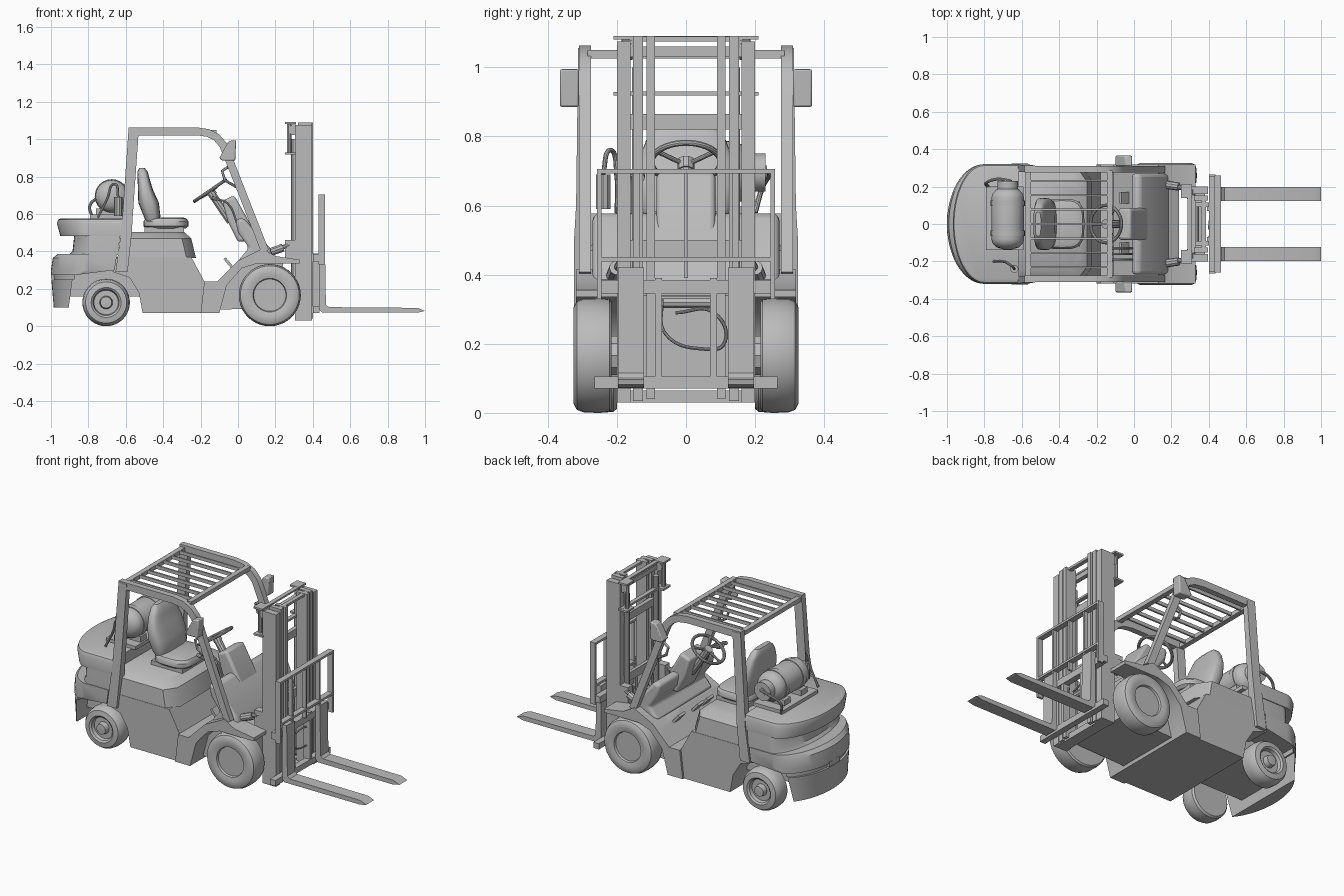
import bpy, bmesh, math
from mathutils import Vector, Matrix

cube = bpy.data.objects.get("Cube")
if cube:
    bpy.data.objects.remove(cube)

grey = bpy.data.materials.new("plain_grey")
grey.use_nodes = True
grey.diffuse_color = (0.5, 0.5, 0.5, 1)
grey.node_tree.nodes["Principled BSDF"].inputs["Base Color"].default_value = (0.5, 0.5, 0.5, 1)
made = []


def add(name, mesh, bevel=0, segments=2):
    mesh.materials.clear()
    mesh.materials.append(grey)
    ob = bpy.data.objects.new(name, mesh)
    bpy.context.collection.objects.link(ob)
    if bevel:
        mod = ob.modifiers.new("rounding", "BEVEL")
        mod.width, mod.segments, mod.limit_method = bevel, segments, "ANGLE"
    made.append(ob)
    return ob


def finish(name, bm, **kw):
    bmesh.ops.recalc_face_normals(bm, faces=bm.faces)
    mesh = bpy.data.meshes.new(name)
    bm.to_mesh(mesh)
    bm.free()
    return add(name, mesh, **kw)


def box(name, x, y, z, pitch=0, **kw):
    """Box from (min, max) ranges, optionally pitched about its own y axis."""
    bm = bmesh.new()
    mid = Vector([(a + b) / 2 for a, b in (x, y, z)])
    size = [b - a for a, b in (x, y, z)]
    bmesh.ops.create_cube(bm, size=1, matrix=Matrix.Translation(mid)
                          @ Matrix.Rotation(pitch, 4, "Y") @ Matrix.Diagonal((*size, 1)))
    return finish(name, bm, **kw)


def loft(name, rings, **kw):
    """Skin rings of equal length and cap both ends."""
    bm = bmesh.new()
    vs = [[bm.verts.new(p) for p in r] for r in rings]
    n = len(vs[0])
    for a, b in zip(vs, vs[1:]):
        for i in range(n):
            bm.faces.new((a[i], a[(i + 1) % n], b[(i + 1) % n], b[i]))
    bm.faces.new(vs[0])
    bm.faces.new(vs[-1])
    return finish(name, bm, **kw)


def prism(name, pts, y0, y1, **kw):
    return loft(name, [[(x, y, z) for x, z in pts] for y in (y0, y1)], **kw)


def strip(name, path, width, y0, y1):
    """Flat bar following a side-view path."""
    P = [Vector(p) for p in path]
    up, down = [], []
    for i, p in enumerate(P):
        d = (P[min(i + 1, len(P) - 1)] - P[max(i - 1, 0)]).normalized()
        n = Vector((-d.y, d.x)) * width / 2
        up.append(p + n)
        down.append(p - n)
    return prism(name, up + down[::-1], y0, y1)


def tube(name, pts, r, smooth=False, closed=False):
    cu = bpy.data.curves.new(name, "CURVE")
    cu.dimensions, cu.bevel_depth, cu.bevel_resolution, cu.use_fill_caps = "3D", r, 3, True
    sp = cu.splines.new("BEZIER" if smooth else "POLY")
    knots = sp.bezier_points if smooth else sp.points
    knots.add(len(pts) - 1)
    for k, p in zip(knots, pts):
        if smooth:
            k.co, k.handle_left_type, k.handle_right_type = p, "AUTO", "AUTO"
        else:
            k.co = (*p, 1)
    sp.use_cyclic_u = closed
    tmp = bpy.data.objects.new(name + "_path", cu)
    mesh = bpy.data.meshes.new_from_object(tmp)
    bpy.data.objects.remove(tmp)
    return add(name, mesh)


def lathe(name, profile, x, z, side=1, steps=40):
    """Spin (radius, y) points about an axle parallel to y."""
    rings = [[(x + r * math.cos(i * math.tau / steps), side * y, z + r * math.sin(i * math.tau / steps))
              for i in range(steps)] for r, y in profile]
    return loft(name, rings)


def plan(z, back, front, w, centre=-0.8, n=28):
    """Horizontal outline with a rounded rear end."""
    a = -back - centre
    t1 = math.acos(max(0, (front - centre) / a))
    arc = [(centre + a * math.cos(t), w * math.sin(t), z) for t in
           [t1 * (2 * i / n - 1) for i in range(n + 1)]]
    return arc + [(front, w * math.sin(t1), z), (front, -w * math.sin(t1), z)]


def oval(z, x, thick, w, n=28):
    """Rounded-rectangle ring for upholstery."""
    def soft(v):
        return math.copysign(abs(v) ** 0.6, v)
    return [(x + thick * soft(math.cos(i * math.tau / n)), w * soft(math.sin(i * math.tau / n)), z)
            for i in range(n)]


# Counterweight: skirt, bumper band, scooped recess and cap
loft("rear_skirt", [plan(.10, .985, -.905, .315), plan(.25, .998, -.885, .318)])
loft("rear_skirt_gap", [plan(.25, .985, -.875, .31), plan(.29, .985, -.87, .31)])
loft("bumper_band", [plan(.275, 1.0, -.86, .32), plan(.30, 1.0, -.66, .32),
                     plan(.365, .99, -.65, .32), plan(.385, .965, -.65, .32)])
loft("rear_recess", [plan(.38, .905, -.64, .316, -.78), plan(.40, .885, -.64, .316, -.78),
                     plan(.49, .875, -.63, .312, -.78)])
loft("rear_cap", [plan(.482, .95, -.625, .317), plan(.55, .968, -.615, .32),
                  plan(.57, .962, -.615, .312), plan(.577, .945, -.615, .295)])
box("tow_slot", (-1.0, -.97), (-.05, .05), (.255, .285))

# Main body with wheel arches, plus the narrow chassis between the wheels
prism("body_tub", [(-.51, .07), (-.53, .18), (-.58, .26), (-.67, .29), (-.66, .37), (-.25, .37),
                   (-.18, .24), (-.11, .24), (0, .35), (.0, .29), (-.06, .22), (-.1, .07)], -.305, .305)
prism("chassis_core", [(-.5, .075), (.24, .1), (.24, .34), (.17, .38), (0, .35), (-.11, .24), (-.5, .24)],
      -.2, .2)
box("rear_chassis", (-.9, -.45), (-.17, .17), (.16, .37))
loft("engine_hood", [[(x0, -w, z), (x1 - .05, -w, z), (x1, -w + .07, z),
                      (x1, w - .07, z), (x1 - .05, w, z), (x0, w, z)] for z, x0, x1, w in
                     [(.365, -.64, -.225, .303), (.47, -.63, -.25, .295), (.505, -.62, -.29, .245)]])

# Cowl and steering column cover
prism("cowl", [(.19, .36), (.17, .42), (.03, .58), (-.015, .57), (.0, .5), (.06, .42), (0, .35)],
      -.27, .27, bevel=.02, segments=3)
prism("column_cover", [(.09, .46), (.07, .54), (-.02, .70), (-.085, .67), (-.055, .56), (.0, .45)],
      -.085, .085, bevel=.015, segments=3)
tube("steering_column", [(-.04, 0, .56), (-.145, 0, .715)], .022)

# Steering wheel
tilt = Matrix.Translation((-.15, 0, .725)) @ Matrix.Rotation(-.6, 4, "Y")
rim = [tilt @ Vector((.1 * math.cos(a), .1 * math.sin(a), 0))
       for a in [i * math.tau / 32 for i in range(32)]]
tube("steering_wheel_rim", rim, .009, closed=True)
for i in (16, 5, 27):
    tube("steering_wheel_spoke", [tilt @ Vector((0, 0, -.01)), rim[i]], .007)
tube("steering_wheel_hub", [tilt @ Vector((0, 0, -.03)), tilt @ Vector((0, 0, .006))], .025)

# Control levers and pedals
for y in (-.13, -.16, -.19):
    tube("control_lever", [(.0, y, .54), (-.06, y, .66), (-.12, y, .68)], .006, True)
    tube("lever_knob", [(-.115, y, .68), (-.14, y, .687)], .011)
for y in (-.13, -.04, .14):
    box("pedal", (-.06, -.045), (y - .03, y + .03), (.31, .37), pitch=-.7)

# Seat
box("seat_base", (-.5, -.29), (-.12, .12), (.5, .53))
loft("seat_cushion", [oval(z, x, t, w) for z, x, t, w in
                      [(.522, -.385, .105, .12), (.535, -.385, .12, .135), (.56, -.385, .12, .135),
                       (.575, -.385, .11, .125), (.582, -.385, .09, .105)]])
loft("seat_back", [oval(z, x, t, w) for z, x, t, w in
                   [(.55, -.455, .035, .11), (.59, -.46, .045, .13), (.66, -.478, .055, .14),
                    (.73, -.495, .04, .138), (.79, -.505, .032, .115), (.825, -.51, .028, .09),
                    (.845, -.513, .015, .065)]])

# Fuel tank on its cradle with valve and hoses
lathe("fuel_tank", [(.025, -.135), (.06, -.125), (.083, -.10), (.087, -.08), (.087, .14),
                    (.083, .16), (.06, .185), (.025, .195)], -.675, .695)
for y in (-.05, .11):
    lathe("tank_strap", [(.087, y - .015), (.091, y - .015), (.091, y + .015), (.087, y + .015)], -.675, .695)
    box("tank_cradle", (-.76, -.6), (y - .03, y + .03), (.575, .63))
box("tank_tray", (-.79, -.59), (-.14, .2), (.575, .597))
tube("tank_valve", [(-.675, .18, .695), (-.675, .235, .695)], .022)
lathe("tank_collar", [(.05, .18), (.055, .18), (.055, .23), (.05, .23)], -.675, .695)
tube("fuel_hose", [(-.66, .23, .7), (-.73, .24, .69), (-.79, .22, .65), (-.78, .2, .58)], .008, True)
tube("vaporiser", [(-.64, -.24, .59), (-.64, -.24, .69)], .022)
tube("vaporiser_hose", [(-.64, -.24, .69), (-.66, -.22, .76), (-.7, -.2, .68), (-.75, -.2, .58)], .007, True)

# Parts mirrored on both sides
for s in (-1, 1):
    lathe("front_tyre", [(.08, .215), (.155, .215), (.163, .222), (.166, .25), (.165, .295), (.157, .316),
                         (.14, .325), (.115, .326), (.09, .32), (.086, .308), (.02, .308)], .17, .166, s)
    lathe("rear_tyre", [(.06, .2), (.115, .2), (.124, .21), (.127, .25), (.122, .285), (.11, .303),
                        (.08, .308), (.07, .30), (.065, .28), (.035, .28), (.03, .31), (.01, .312)],
          -.705, .127, s)
    prism("front_fender", [(-.11, .24), (-.0, .35), (.13, .415), (.2, .375), (.33, .355), (.33, .335),
                           (.1, .335), (.02, .31), (-.06, .22), (-.1, .07), (-.2, .07), (-.18, .24)],
          s * .2, s * .318)
    loft("rear_pillar", [[(x0, s * .277, z), (x1, s * .277, z), (x1, s * w, z), (x0, s * w, z)]
                         for z, x0, x1, w in [(.29, -.655, -.59, .324), (.5, -.625, -.568, .324),
                                              (.6, -.617, -.562, .318), (1.055, -.585, -.53, .312)]])
    strip("front_pillar_and_roof_rail", [(-.585, 1.042), (-.22, 1.042), (-.16, 1.033), (-.115, 1.01),
                                         (-.08, .97), (-.055, .91), (.145, .40)],
          .042, s * .275, s * .31)
    prism("side_lamp", [(-.1, .9), (-.085, .885), (-.015, .885), (-.01, .995), (-.05, .99)],
          s * .31, s * .365, bevel=.006)
    tube("grab_handle", [(-.04, s * .29, .86), (-.085, s * .29, .83), (-.07, s * .29, .78),
                         (.0, s * .29, .74)], .008)
    # Mast channels: outer, middle and inner stage
    for name, y0, y1, x0, x1, z0, z1 in [("outer_mast", .16, .2, .305, .395, .03, 1.075),
                                         ("middle_mast", .125, .153, .32, .395, .035, 1.09),
                                         ("inner_mast", .09, .115, .33, .4, .04, 1.09)]:
        box(name, (x0, x1), (s * y0, s * y1), (z0, z1))
    tube("lift_cylinder", [(.3, s * .14, .08), (.3, s * .14, 1.0)], .017)
    tube("lift_cylinder_head", [(.273, s * .175, .92), (.273, s * .175, 1.08)], .012)
    for z in (.918, 1.08):
        box("cylinder_bracket", (.25, .31), (s * .14, s * .21), (z, z + .011))
    tube("chain_roller", [(.3, s * .155, 1.05), (.3, s * .185, 1.05)], .03)
    tube("tilt_cylinder", [(.1, s * .22, .37), (.24, s * .2, .42)], .022)
    tube("tilt_rod", [(.22, s * .2, .415), (.32, s * .18, .45)], .012)
    box("mast_bracket", (.25, .31), (s * .155, s * .2), (.36, .46))
    # Forks and carriage plates
    prism("fork", [(.435, .42), (.465, .42), (.47, .115), (.485, .102), (.96, .098), (1.0, .082),
                   (.96, .072), (.45, .072), (.435, .09)], s * .122, s * .197)
    box("carriage_plate", (.39, .435), (s * .07, s * .09), (.1, .39))
    box("backrest_side", (.43, .465), (s * .245, s * .258), (.33, .70))

# Roof guard bars
for x in (-.565, -.13):
    box("roof_cross_beam", (x - .015, x + .015), (-.285, .285), (1.025, 1.05))
for i in range(-3, 4):
    box("roof_bar", (-.565, -.13), (i * .077 - .005, i * .077 + .005), (1.03, 1.05))

# Mast cross members
for x0, x1, w, z0, z1 in [(.285, .31, .21, 1.08, 1.09), (.36, .385, .15, 1.075, 1.089),
                          (.285, .31, .2, .918, .93), (.305, .33, .18, .82, .865),
                          (.305, .33, .19, 1.03, 1.06), (.31, .38, .19, .03, .065), (.305, .325, .18, .45, .5)]:
    box("mast_cross_member", (x0, x1), (-w, w), (z0, z1))
tube("mast_pivot", [(.33, -.11, .32), (.33, .11, .32)], .018)
tube("mast_hose", [(.4, -.07, .33), (.41, -.06, .23), (.41, .05, .185), (.41, .11, .2), (.41, .08, .29),
                   (.4, -.03, .29)], .005, True)
tube("front_axle", [(.17, -.22, .166), (.17, .22, .166)], .06)

# Carriage bars and load backrest
box("carriage_upper_bar", (.4, .437), (-.255, .255), (.345, .385))
box("carriage_lower_bar", (.4, .437), (-.265, .265), (.07, .105))
for z in (.438, .692):
    box("backrest_rail", (.43, .465), (-.258, .258), (z, z + .013))
for y in (-.13, 0, .13):
    box("backrest_bar", (.435, .46), (y - .006, y + .006), (.39, .70))

# Smooth the round surfaces and keep the edges crisp
for ob in bpy.context.selected_objects:
    ob.select_set(False)
for ob in made:
    ob.select_set(True)
bpy.context.view_layer.objects.active = made[0]
bpy.ops.object.shade_smooth_by_angle(angle=math.radians(35))
